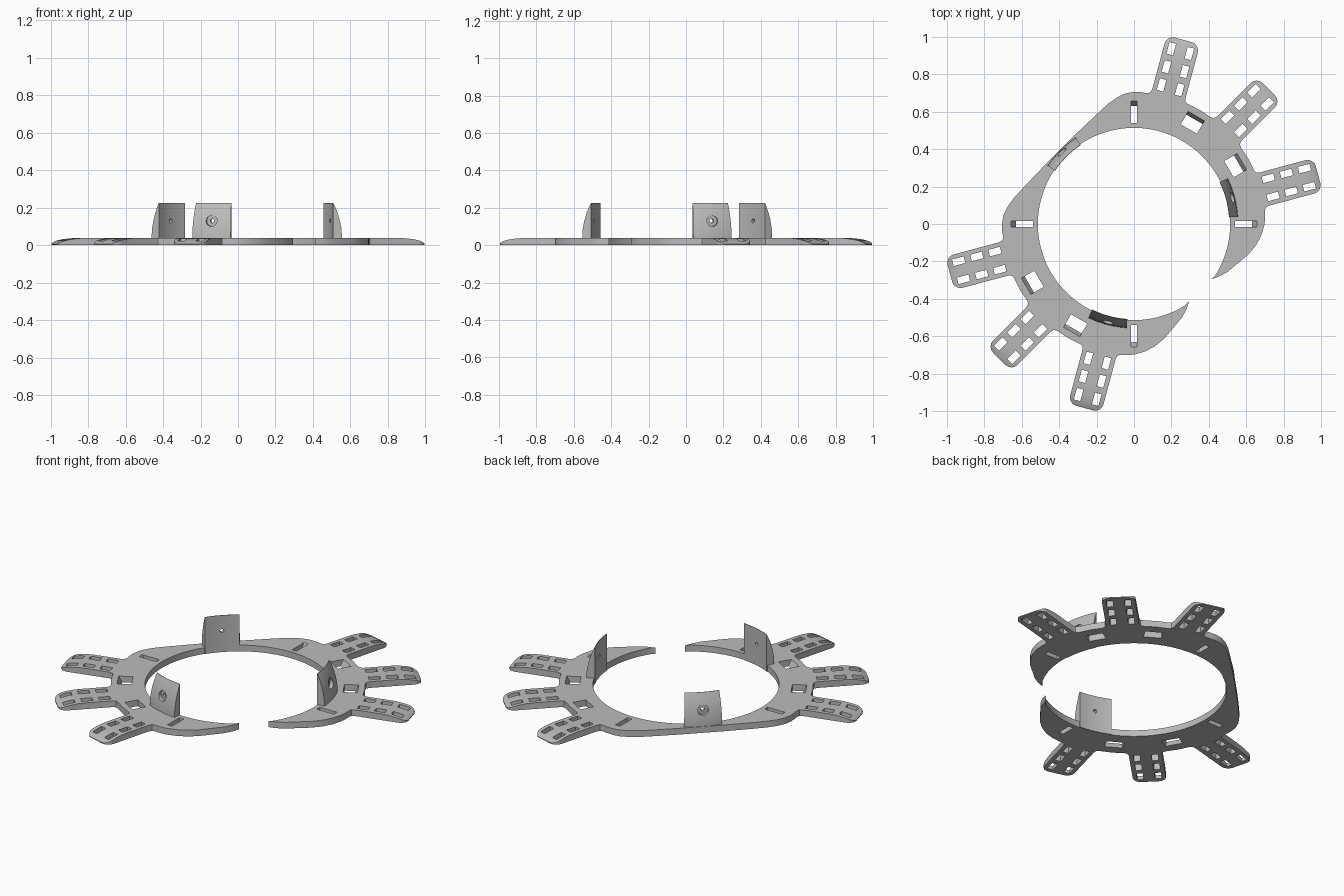
import bpy, bmesh
from math import sin, cos, radians, pi
from mathutils import Matrix, Vector

if "Cube" in bpy.data.objects:
    bpy.data.objects.remove(bpy.data.objects["Cube"])

THICK = 0.038
INNER = 0.513
ARM_ANGLES = [15, 45, 75, 195, 225, 255]

grey = bpy.data.materials.new("plain_grey")
grey.use_nodes = True
colour = (0.5, 0.5, 0.5, 1)
grey.diffuse_color = colour
grey.node_tree.nodes["Principled BSDF"].inputs["Base Color"].default_value = colour


def turn(angle):
    return Matrix.Rotation(radians(angle), 4, "Z")


def polar(r, angle):
    return r * cos(radians(angle)), r * sin(radians(angle))


def prism(bm, points, offset, matrix=Matrix()):
    """Extrude a closed loop of 3D points along an offset."""
    face = bm.faces.new([bm.verts.new(matrix @ Vector(p)) for p in points])
    ext = bmesh.ops.extrude_face_region(bm, geom=[face])["geom"]
    move = matrix.to_3x3() @ Vector(offset)
    bmesh.ops.translate(bm, vec=move, verts=[v for v in ext if isinstance(v, bmesh.types.BMVert)])


def finish(bm, name):
    bmesh.ops.recalc_face_normals(bm, faces=bm.faces[:])
    mesh = bpy.data.meshes.new(name)
    bm.to_mesh(mesh)
    bm.free()
    mesh.materials.append(grey)
    obj = bpy.data.objects.new(name, mesh)
    bpy.context.collection.objects.link(obj)
    return obj


def cut(obj, cutter):
    cutter.hide_render = True
    mod = obj.modifiers.new("cut", "BOOLEAN")
    mod.operation = "DIFFERENCE"
    mod.solver = "EXACT"
    mod.object = cutter
    bpy.ops.object.select_all(action="DESELECT")
    bpy.context.view_layer.objects.active = obj
    obj.select_set(True)
    bpy.ops.object.modifier_apply(modifier=mod.name)
    bpy.data.objects.remove(cutter)


def smooth(obj):
    bpy.ops.object.select_all(action="DESELECT")
    bpy.context.view_layer.objects.active = obj
    obj.select_set(True)
    bpy.ops.object.shade_smooth_by_angle(angle=radians(30))


# Outline of one half: horn, three arms, then the flattened side
half = [(0.412, -0.294), (0.455, -0.28), (0.5, -0.255), (0.556, -0.208), (0.61, -0.163),
        (0.65, -0.115), (0.68, -0.06), (0.697, 0.0), (0.7, 0.05)]
for angle in ARM_ANGLES[:3]:
    side = [(0.692, 0.115), (0.7, 0.098), (0.72, 0.092)]
    side += [(0.972 + 0.045 * sin(a * pi / 8), 0.047 + 0.045 * cos(a * pi / 8)) for a in range(5)]
    local = [(r, -w) for r, w in side] + side[::-1]
    half += [tuple((turn(angle) @ Vector((r, w, 0))).xy) for r, w in local]
    if angle < 75:
        half.append(polar(0.703, angle + 15))
half += [(0.04, 0.703), (0.0, 0.705), (-0.045, 0.697), (-0.09, 0.676),
         (-0.14, 0.64), (-0.2, 0.585), (-0.3, 0.49)]
outline = half + [(-y, -x) for x, y in reversed(half)]
outline += [polar(INNER, 304 - 2.5 * i) for i in range(1, 136) if 304 - 2.5 * i > -34]

bm = bmesh.new()
prism(bm, [(x, y, 0) for x, y in outline], (0, 0, THICK))
plate = finish(bm, "ring_plate")

# Rounded-down arm tips
bm = bmesh.new()
profile = [(0.86, THICK + 0.001), (0.91, 0.036), (0.95, 0.031), (0.98, 0.024),
           (1.0, 0.016), (1.02, 0.004), (1.05, 0.004), (1.05, 0.1), (0.86, 0.1)]
for angle in ARM_ANGLES:
    prism(bm, [(r, -0.12, z) for r, z in profile], (0, 0.24, 0), turn(angle))
cut(plate, finish(bm, "tip_cutter"))


def slot(bm, angle, r0, r1, width, ramp=0.0, side=0.0):
    """Slot through the plate, with its outer end sloping outward."""
    slope = ramp / THICK
    loop = [(r0, -0.02), (r1 - 0.02 * slope, -0.02), (r1 + 0.06 * slope, 0.06), (r0, 0.06)]
    prism(bm, [(r, side - width / 2, z) for r, z in loop], (0, width, 0), turn(angle))


# Strap slots, square windows and arm perforations
bm = bmesh.new()
for angle in (0, 90, 180, 270):
    slot(bm, angle, 0.54, 0.63, 0.03, 0.025)
for angle in (30, 60, 210, 240):
    slot(bm, angle, 0.585, 0.645, 0.1, 0.02)
for angle in ARM_ANGLES:
    for r in (0.755, 0.855, 0.955):
        for side in (-0.05, 0.05):
            slot(bm, angle, r - 0.032, r + 0.032, 0.036, 0, side)
cut(plate, finish(bm, "slot_cutter"))
smooth(plate)

# Three upright tabs: curved in plan, tapering to a thin top edge
section = [(0.508, 0.0), (0.556, 0.0), (0.556, 0.05), (0.553, 0.09), (0.545, 0.13),
           (0.535, 0.165), (0.523, 0.197), (0.51, 0.225), (0.508, 0.225)]
STEPS = 10
for name, angle in (("left_tab", 15), ("back_tab", 135), ("front_tab", 255)):
    bm = bmesh.new()
    rings = []
    for i in range(STEPS + 1):
        a = angle - 11 + 22 * i / STEPS
        rings.append([bm.verts.new((*polar(r, a), z + 0.001 * (z == 0))) for r, z in section])
    n = len(section)
    for a, b in zip(rings, rings[1:]):
        for k in range(n):
            bm.faces.new((a[k], a[(k + 1) % n], b[(k + 1) % n], b[k]))
    bm.faces.new(rings[0])
    bm.faces.new(rings[-1])
    tab = finish(bm, name)
    # Screw hole with a wider recess on the outer face
    for radius, start, end in ((0.03, 0.53, 0.6), (0.011, 0.45, 0.6)):
        bm = bmesh.new()
        circle = [(start, radius * cos(t * pi / 12), 0.13 + radius * sin(t * pi / 12)) for t in range(24)]
        prism(bm, circle, (end - start, 0, 0), turn(angle))
        cut(tab, finish(bm, "screw_cutter"))
    smooth(tab)
